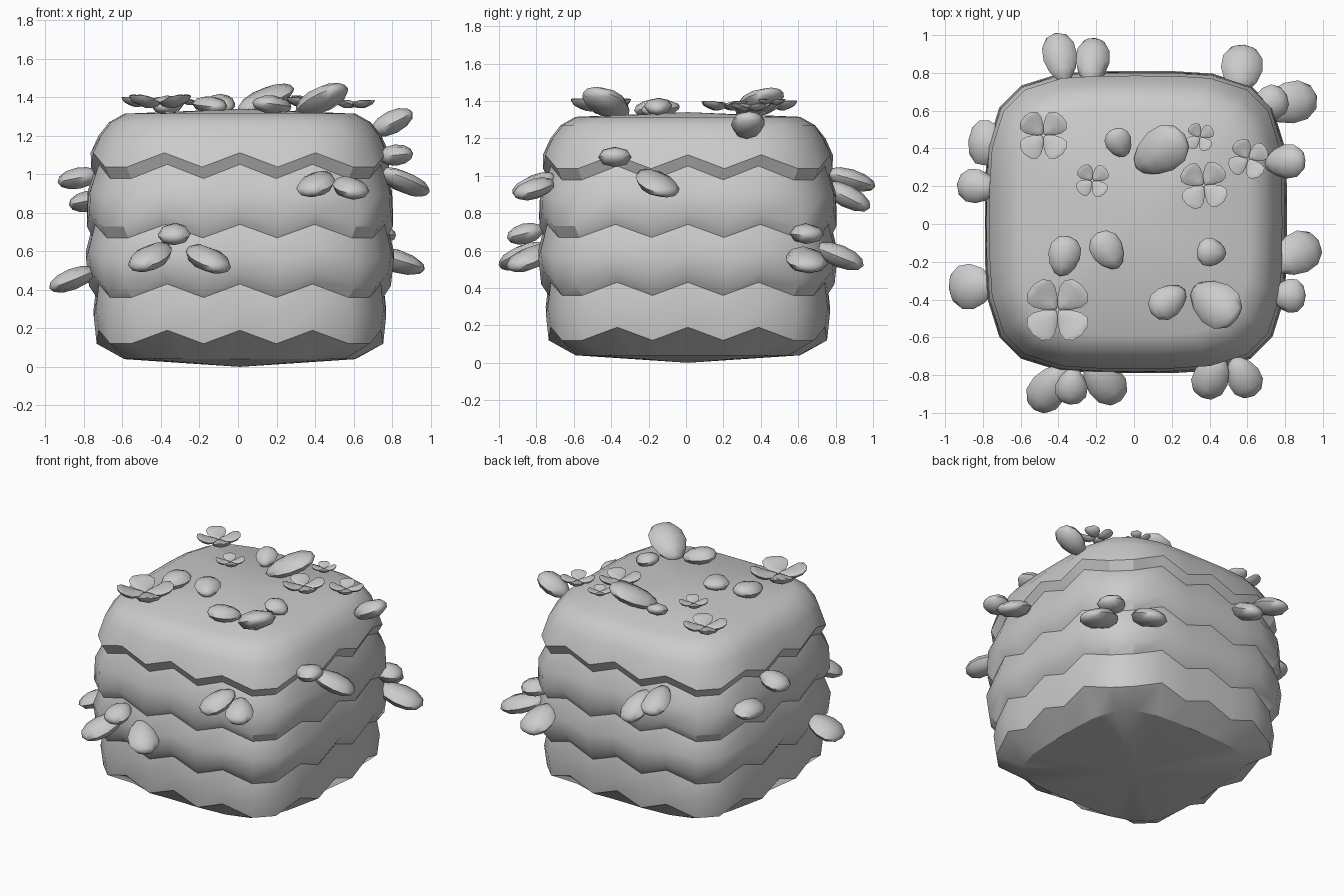
import bpy, bmesh, math
from mathutils import Vector, Matrix

if "Cube" in bpy.data.objects:
    bpy.data.objects.remove(bpy.data.objects["Cube"])

def finish(bm, name, angle=40):
    bmesh.ops.recalc_face_normals(bm, faces=bm.faces)
    me = bpy.data.meshes.new(name)
    bm.to_mesh(me)
    bm.free()
    ob = bpy.data.objects.new(name, me)
    bpy.context.collection.objects.link(ob)
    bpy.ops.object.select_all(action='DESELECT')
    ob.select_set(True)
    bpy.context.view_layer.objects.active = ob
    bpy.ops.object.shade_smooth_by_angle(angle=math.radians(angle))
    return ob

# Hedge body: rounded-square rings with zigzag tier edges
outline = []
for side in range(4):
    rot = Matrix.Rotation(side * math.pi / 2, 2)
    for i in range(7):
        x = (i - 3) * 0.2 / 0.79
        y = -(1 - abs(x) ** 4) ** 0.25
        outline.append((rot @ Vector((x, y)), 1 if i % 2 else -1))

# half width, height, zigzag amplitude
rings = [(0.60, 0.04, 0), (0.745, 0.155, .035), (0.76, 0.28, .02), (0.745, 0.395, .035),
         (0.785, 0.455, .035), (0.80, 0.58, .02), (0.765, 0.705, .035), (0.795, 0.765, .035),
         (0.79, 0.90, .015), (0.745, 1.015, .037), (0.775, 1.075, .037),
         (0.735, 1.19, .01), (0.68, 1.27, 0), (0.60, 1.315, 0)]
bm = bmesh.new()
loops = [[bm.verts.new((p.x * r + .01, p.y * r + .01, z + a * s)) for p, s in outline]
         for r, z, a in rings]
n = len(outline)
for lo, hi in zip(loops, loops[1:]):
    for i in range(n):
        bm.faces.new((lo[i], lo[(i + 1) % n], hi[(i + 1) % n], hi[i]))
for loop, z in ((loops[0], 0.0), (loops[-1], 1.34)):
    c = bm.verts.new((0.01, 0.01, z))
    for i in range(n):
        bm.faces.new((loop[i], loop[(i + 1) % n], c))
finish(bm, "hedge_body", 32)

def pad(bm, center, d, half, up=(0, 0, 1), taper=0.0, cup=0.0):
    """Faceted leaf: ellipsoid stretched along d, wider toward its tip."""
    d = Vector(d).normalized()
    side = Vector(up).cross(d).normalized()
    nor = d.cross(side)
    ball = bmesh.ops.create_uvsphere(bm, u_segments=8, v_segments=6, radius=1)
    for v in ball['verts']:
        u, w, t = v.co.z, v.co.x, v.co.y
        w *= 1 + taper * u
        v.co = (Vector(center) + d * u * half[0] + side * w * half[1]
                + nor * (t * half[2] + cup * (u * u + w * w * .6)))

def leaf(name, center, d, l, w, t):
    bm = bmesh.new()
    pad(bm, center, d, (l, w, t), taper=.2)
    finish(bm, name, 50)

# Leaves on the sides: centre, direction, half length, half width, half thickness
side_leaves = [
    ((-.45, -.87, .57), (-.5, -.7, -.35), .15, .10, .06),
    ((-.33, -.86, .69), (-.1, -1, -.25), .10, .085, .055),
    ((-.16, -.83, .56), (.6, -.7, -.35), .15, .10, .06),
    ((.41, -.81, .95), (-.4, -.8, -.35), .13, .095, .055),
    ((.58, -.81, .93), (.5, -.9, -.3), .12, .09, .055),
    ((.86, -.16, .96), (.8, .5, -.4), .15, .11, .055),
    ((.82, -.38, 1.10), (1, 0, .1), .09, .09, .055),
    ((.80, .33, 1.27), (1, .1, .5), .12, .09, .06),
    ((.82, .64, .55), (1, .25, -.3), .16, .11, .06),
    ((.57, .82, .57), (.1, 1, -.4), .14, .11, .06),
    ((.72, .64, .69), (1, .5, -.1), .10, .09, .055),
    ((-.39, .88, .98), (-.2, 1, -.3), .14, .09, .055),
    ((-.22, .86, .89), (.1, 1, -.5), .14, .09, .06),
    ((-.83, .20, .98), (-1, .1, -.2), .11, .09, .055),
    ((-.78, .43, .86), (-1, .1, -.2), .10, .12, .055),
    ((-.86, -.33, .455), (-1, -.1, -.4), .13, .12, .055)]
for i, a in enumerate(side_leaves):
    leaf(f"side_leaf_{i + 1}", *a)

# Leaves lying on top
top_leaves = [
    ((-.08, .43, 1.37), (-.3, .7, .3), .085, .07, .04),
    ((.14, .385, 1.39), (.8, .55, .4), .17, .12, .055),
    ((-.37, -.17, 1.36), (.2, 1, .1), .11, .085, .05),
    ((-.14, -.14, 1.36), (-.5, .8, .1), .11, .085, .045),
    ((.41, -.15, 1.37), (-.9, .1, .2), .08, .075, .045),
    ((.18, -.41, 1.36), (-.7, -.5, .1), .11, .085, .05),
    ((.43, -.42, 1.385), (.7, -.5, .42), .16, .12, .065)]
for i, a in enumerate(top_leaves):
    leaf(f"top_leaf_{i + 1}", *a)

# Four-petal flowers: x, y, radius, turn, lift
flowers = [(-.48, .47, .135, 45, 1.35), (-.22, .23, .09, 40, 1.36), (.35, .46, .075, 35, 1.38),
           (.605, .345, .105, 30, 1.345), (.37, .205, .13, 50, 1.35), (-.405, -.455, .175, 45, 1.345)]
for i, (x, y, r, turn, z) in enumerate(flowers):
    bm = bmesh.new()
    for k in range(4):
        a = math.radians(turn + 90 * k)
        d = Vector((math.cos(a), math.sin(a), .22))
        pad(bm, Vector((x, y, z)) + d * r * .58, d, (r * .52, r * .45, r * .13),
            taper=.45, cup=r * .14)
    finish(bm, f"flower_{i + 1}", 50)
